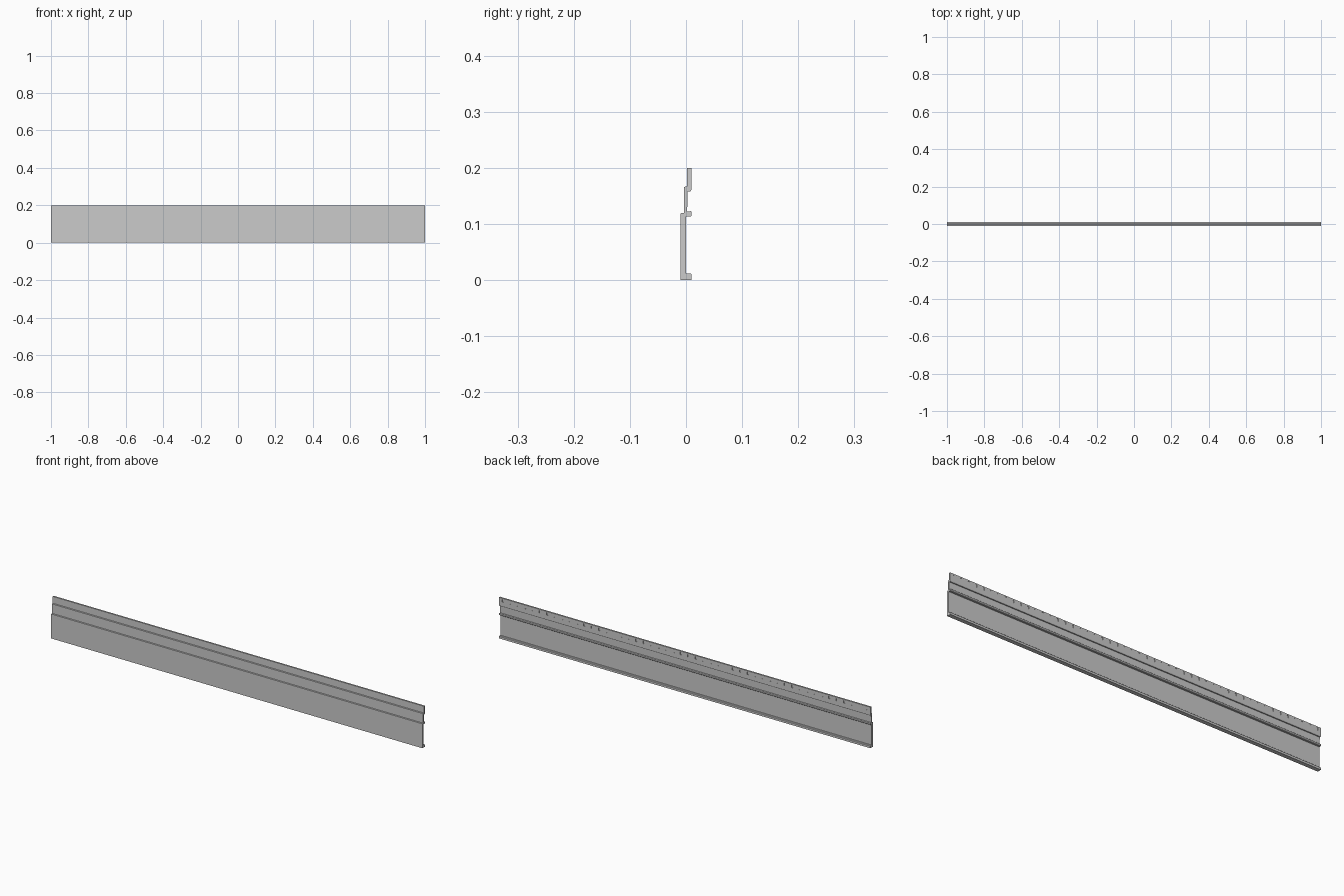
import bpy, bmesh

if "Cube" in bpy.data.objects:
    bpy.data.objects.remove(bpy.data.objects["Cube"])

HALF = 1.0

# Cross-section of the siding plank (y, z), stepped front with hooked back
PROFILE = [
    (-0.010, 0.000), (0.010, 0.000), (0.010, 0.010), (0.008, 0.012),
    (0.000, 0.012), (0.000, 0.113), (0.008, 0.113), (0.010, 0.115),
    (0.010, 0.122), (0.008, 0.124), (0.007, 0.122), (0.002, 0.122),
    (0.003, 0.158), (0.008, 0.158), (0.010, 0.162), (0.010, 0.200),
    (0.002, 0.200), (0.002, 0.167), (-0.004, 0.166), (-0.004, 0.120),
    (-0.010, 0.119),
]


def link(name, bm):
    bmesh.ops.recalc_face_normals(bm, faces=bm.faces)
    mesh = bpy.data.meshes.new(name)
    bm.to_mesh(mesh)
    bm.free()
    obj = bpy.data.objects.new(name, mesh)
    bpy.context.collection.objects.link(obj)
    return obj


# Plank: profile extruded along x
bm = bmesh.new()
face = bm.faces.new([bm.verts.new((-HALF, y, z)) for y, z in PROFILE])
ext = bmesh.ops.extrude_face_region(bm, geom=[face])
verts = [g for g in ext["geom"] if isinstance(g, bmesh.types.BMVert)]
bmesh.ops.translate(bm, verts=verts, vec=(2 * HALF, 0, 0))
plank = link("siding_plank", bm)

# Row of shallow nail slots on the back of the top strip
COUNT = 50
bm = bmesh.new()
for i in range(COUNT):
    x = -HALF + (i + 0.5) * 2 * HALF / COUNT
    cube = bmesh.ops.create_cube(bm, size=1)["verts"]
    bmesh.ops.scale(bm, verts=cube, vec=(0.008, 0.004, 0.012))
    bmesh.ops.translate(bm, verts=cube, vec=(x, 0.0105, 0.188))
cutter = link("nail_slot_cutter", bm)
cutter.hide_render = True
cutter.hide_set(True)

cut = plank.modifiers.new("nail_slots", "BOOLEAN")
cut.operation = "DIFFERENCE"
cut.solver = "EXACT"
cut.object = cutter
